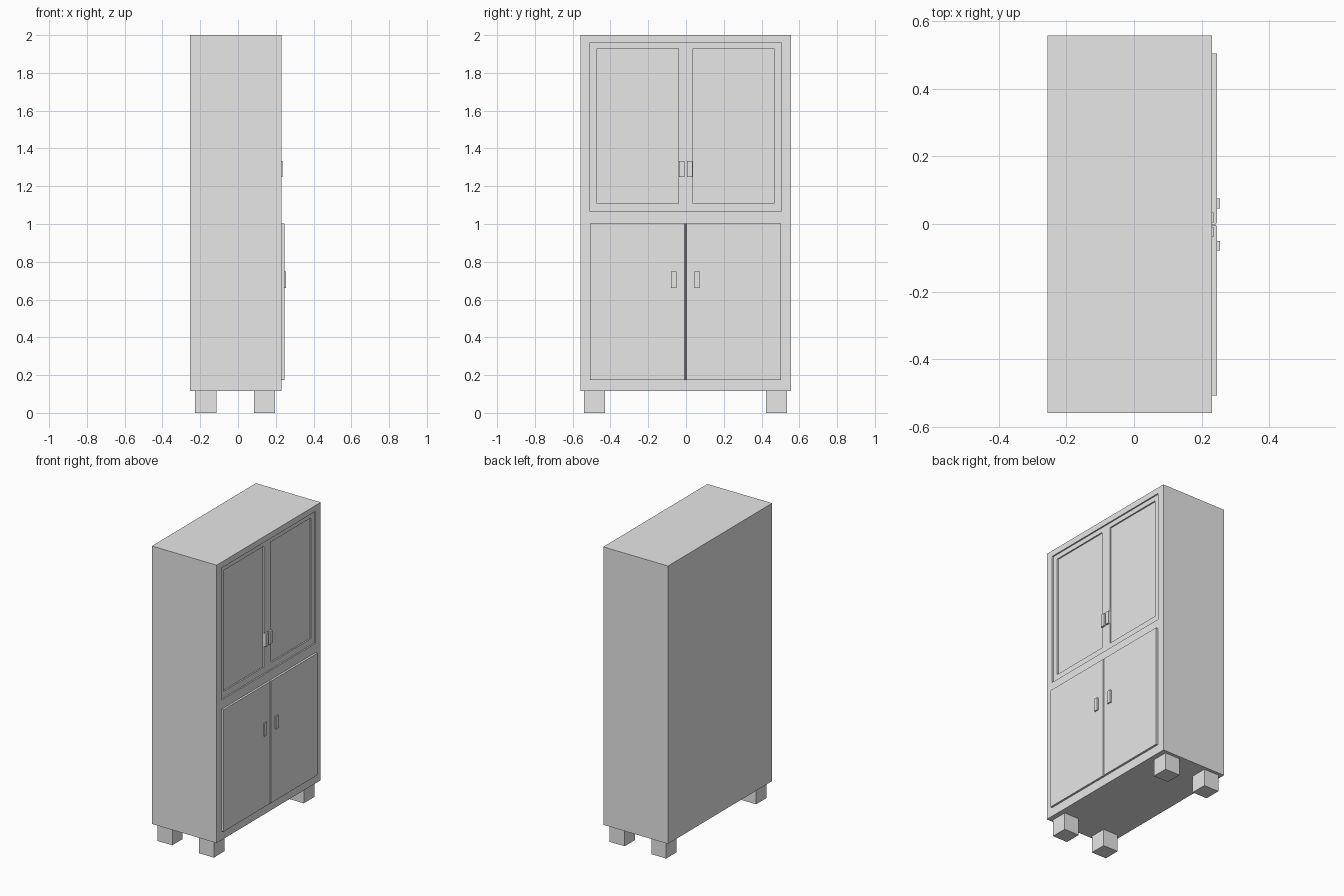
import bpy, bmesh

if "Cube" in bpy.data.objects:
    bpy.data.objects.remove(bpy.data.objects["Cube"])

grey = bpy.data.materials.new("light_grey")
grey.diffuse_color = (0.8, 0.8, 0.8, 1)
grey.use_nodes = True
grey.node_tree.nodes["Principled BSDF"].inputs["Base Color"].default_value = grey.diffuse_color
CY = -0.002          # middle line between the doors
FRONT = 0.231        # front plane of the carcass
RECESS = 0.222       # upper door plane
PANEL = 0.213        # sunk panel plane


def box(name, x, y, z):
    """Box from (min, max) ranges on each axis."""
    bm = bmesh.new()
    bmesh.ops.create_cube(bm, size=1)
    for v in bm.verts:
        v.co = [r[0] if c < 0 else r[1] for c, r in zip(v.co, (x, y, z))]
    mesh = bpy.data.meshes.new(name)
    bm.to_mesh(mesh)
    bm.free()
    mesh.materials.append(grey)
    ob = bpy.data.objects.new(name, mesh)
    bpy.context.collection.objects.link(ob)
    return ob


def cut(target, cutter):
    """Carve the cutter out of the target, then drop the cutter."""
    mod = target.modifiers.new("cut", 'BOOLEAN')
    mod.operation, mod.solver, mod.object = 'DIFFERENCE', 'EXACT', cutter
    bpy.context.view_layer.objects.active = target
    bpy.ops.object.modifier_apply(modifier=mod.name)
    bpy.data.objects.remove(cutter)


def side_range(s, a, b):
    """Range a..b away from the middle line, on side s."""
    return tuple(sorted((CY + s * a, CY + s * b)))


# Carcass with the recessed upper door area
body = box("cabinet_body", (-0.255, FRONT), (-0.559, 0.557), (0.115, 2.0))
cut(body, box("recess_cutter", (RECESS, 0.3), (CY - 0.505, CY + 0.505), (1.065, 1.96)))

for s, side in ((-1, "left"), (1, "right")):
    # Sunk panel of each upper door
    cut(body, box("panel_cutter", (PANEL, 0.3), side_range(s, 0.038, 0.468), (1.108, 1.928)))
    box(f"upper_handle_{side}", (RECESS, 0.235), side_range(s, 0.007, 0.036), (1.248, 1.334))

    # Lower doors, softened where they meet
    door = box(f"lower_door_{side}", (FRONT, 0.245), side_range(s, 0.001, 0.505), (0.175, 1.002))
    bm = bmesh.new()
    bm.from_mesh(door.data)
    inner = [e for e in bm.edges
             if all(v.co.x > 0.24 and abs(v.co.y - CY) < 0.01 for v in e.verts)]
    bmesh.ops.bevel(bm, geom=inner, offset=0.004, segments=1, affect='EDGES')
    bm.to_mesh(door.data)
    bm.free()
    box(f"lower_handle_{side}", (0.245, 0.254), side_range(s, 0.048, 0.077), (0.661, 0.748))

    # Feet
    for x0, end in ((-0.227, "back"), (0.085, "front")):
        box(f"foot_{end}_{side}", (x0, x0 + 0.112), side_range(s, 0.426, 0.538), (0, 0.115))
